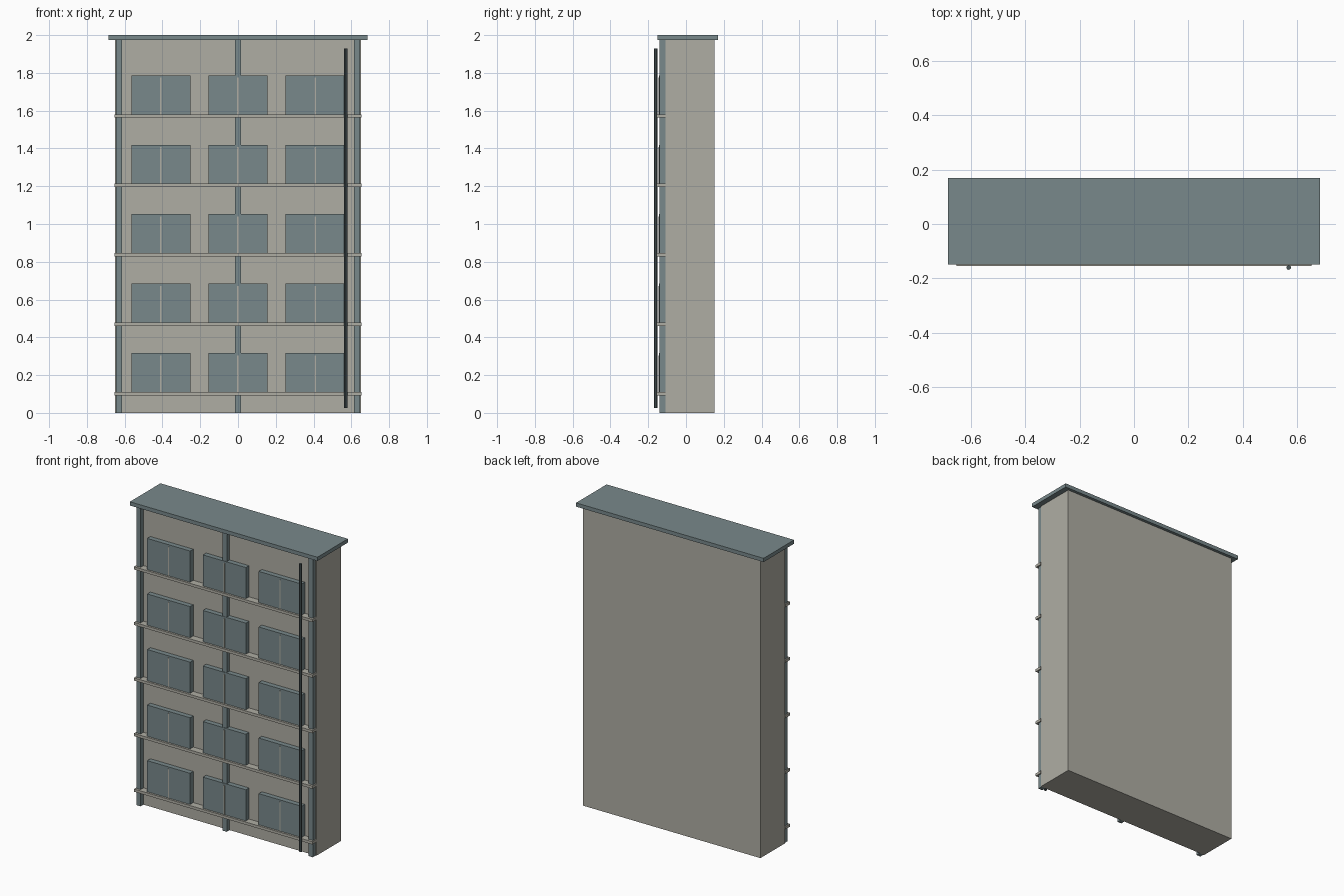
import bpy

cube = bpy.data.objects.get("Cube")
if cube:
    bpy.data.objects.remove(cube, do_unlink=True)


def material(name, rgb):
    m = bpy.data.materials.new(name)
    m.use_nodes = True
    m.diffuse_color = (*rgb, 1)
    m.node_tree.nodes["Principled BSDF"].inputs["Base Color"].default_value = (*rgb, 1)
    return m


STONE = material("warm_grey_stone", (0.43, 0.42, 0.37))
SLATE = material("blue_grey", (0.19, 0.25, 0.26))
DARK = material("dark_pipe_metal", (0.07, 0.095, 0.1))


def box(name, mat, x, y, z):
    """Box from (low, high) ranges on each axis."""
    bpy.ops.mesh.primitive_cube_add(size=1, location=[(a + b) / 2 for a, b in (x, y, z)])
    ob = bpy.context.object
    ob.name = name
    ob.scale = [b - a for a, b in (x, y, z)]
    bpy.ops.object.transform_apply(location=False, rotation=False, scale=True)
    ob.data.materials.append(mat)
    return ob


FRONT = -0.109      # front wall plane
ROOF = 1.975        # underside of the roof
STOREY = 0.3675
FLOORS = 5

# Main block and overhanging flat roof
box("building_body", STONE, (-0.65, 0.65), (FRONT, 0.15), (0, ROOF))
box("roof_slab", SLATE, (-0.686, 0.686), (-0.15, 0.169), (ROOF, 2))

# Full-height pilasters
for name, x in (("right", -0.63), ("centre", 0), ("left", 0.63)):
    box(name + "_pilaster", SLATE, (x - 0.015, x + 0.015), (-0.139, FRONT), (0, ROOF))

# Each storey: projecting ledge, three windows, thin mullions
for floor in range(FLOORS):
    sill = 0.111 + floor * STOREY
    box(f"ledge_{floor + 1}", STONE, (-0.653, 0.653), (-0.155, FRONT), (sill - 0.018, sill))
    for name, x in (("right", -0.408), ("centre", 0), ("left", 0.408)):
        box(f"{name}_window_{floor + 1}", SLATE, (x - 0.157, x + 0.157),
            (-0.142, FRONT), (sill, sill + 0.206))
        box(f"{name}_mullion_{floor + 1}", STONE, (x - 0.004, x + 0.004),
            (-0.145, -0.141), (sill, sill + 0.194))

# Drainpipe in front of the ledges
bpy.ops.mesh.primitive_cylinder_add(vertices=8, radius=0.009, depth=1.903,
                                    location=(0.57, -0.16, 0.9785))
pipe = bpy.context.object
pipe.name = "drainpipe"
pipe.data.materials.append(DARK)
